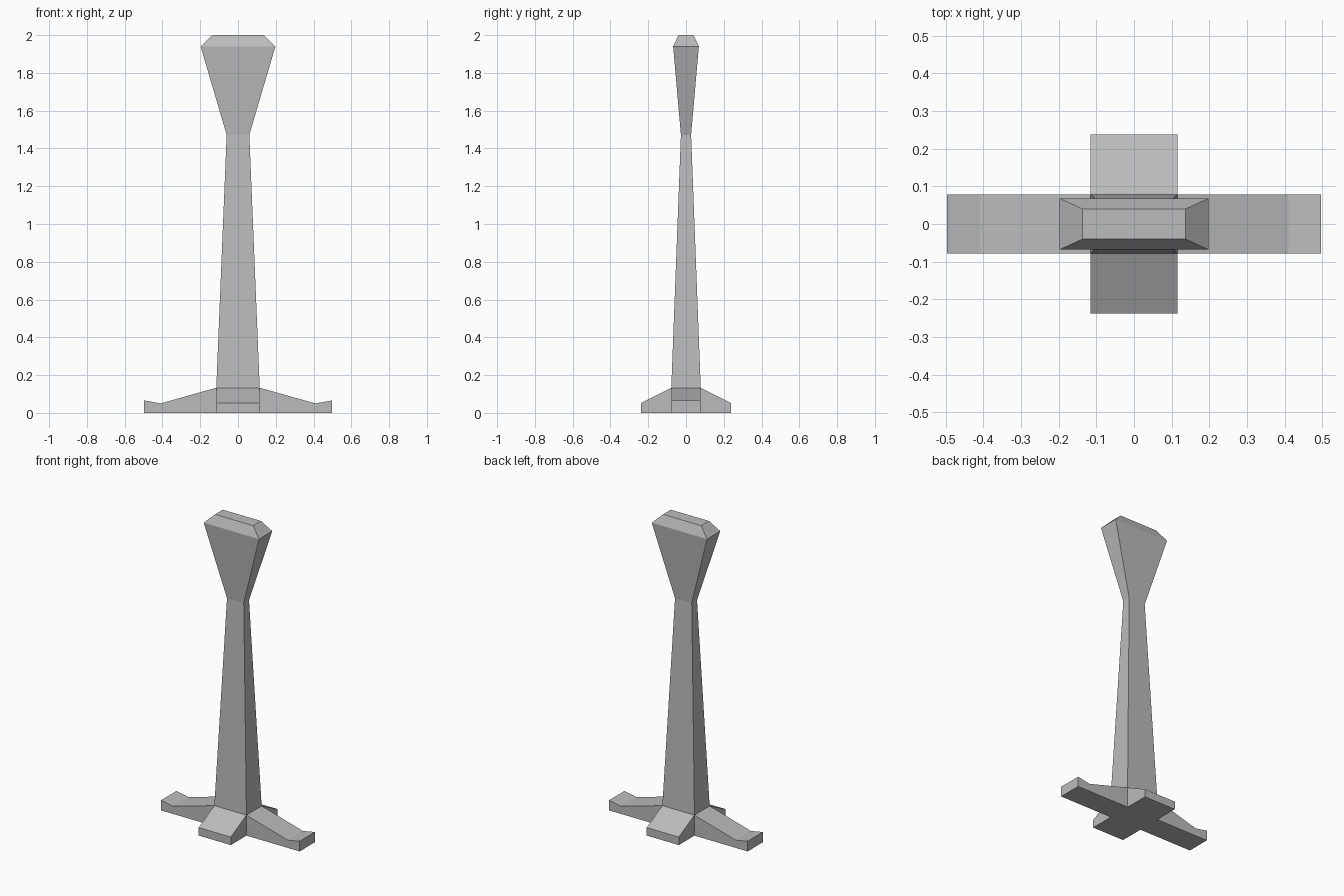
import bpy
import bmesh

cube = bpy.data.objects.get("Cube")
if cube:
    bpy.data.objects.remove(cube, do_unlink=True)

GREY = (0.5, 0.5, 0.5, 1)
grey = bpy.data.materials.new("plain grey")
grey.use_nodes = True
grey.diffuse_color = GREY
grey.node_tree.nodes["Principled BSDF"].inputs["Base Color"].default_value = GREY

HUB_X, HUB_Y, HUB_TOP = 0.115, 0.078, 0.133


def ring(bm, hx, hy, z):
    """Rectangle of four vertices, counter-clockwise from front right."""
    return [bm.verts.new((sx * hx, sy * hy, z))
            for sx, sy in ((-1, -1), (1, -1), (1, 1), (-1, 1))]


def bridge(bm, low, high):
    """Four walls between two rectangles."""
    return [bm.faces.new((low[i], low[i - 3], high[i - 3], high[i]))
            for i in range(4)]


def finish(bm, name):
    bmesh.ops.recalc_face_normals(bm, faces=bm.faces)
    mesh = bpy.data.meshes.new(name)
    bm.to_mesh(mesh)
    bm.free()
    mesh.materials.append(grey)
    obj = bpy.data.objects.new(name, mesh)
    bpy.context.collection.objects.link(obj)
    return obj


# Tapered post, narrow neck and flared, chamfered head
bm = bmesh.new()
sections = [(HUB_X, HUB_Y, HUB_TOP), (0.06, 0.027, 1.472),
            (0.198, 0.068, 1.94), (0.137, 0.04, 2.0)]
rings = [ring(bm, *s) for s in sections]
for low, high in zip(rings, rings[1:]):
    bridge(bm, low, high)
bm.faces.new(rings[-1])
finish(bm, "post")

# Cross-shaped base: the hub walls are drawn out into four feet
bm = bmesh.new()
bottom = ring(bm, HUB_X, HUB_Y, 0)
top = ring(bm, HUB_X, HUB_Y, HUB_TOP)
walls = bridge(bm, bottom, top)
bm.faces.new(bottom[::-1])
short_foot = [(0.238, 0.052)]
long_foot = [(0.41, 0.05), (0.497, 0.066)]
for i, wall in enumerate(walls):
    axis = 1 if i % 2 == 0 else 0
    for reach, height in (long_foot if axis == 0 else short_foot):
        wall = bmesh.ops.extrude_discrete_faces(bm, faces=[wall])["faces"][0]
        for v in wall.verts:
            v.co[axis] = reach if v.co[axis] > 0 else -reach
            if v.co.z > 0:
                v.co.z = height
finish(bm, "base_feet")
